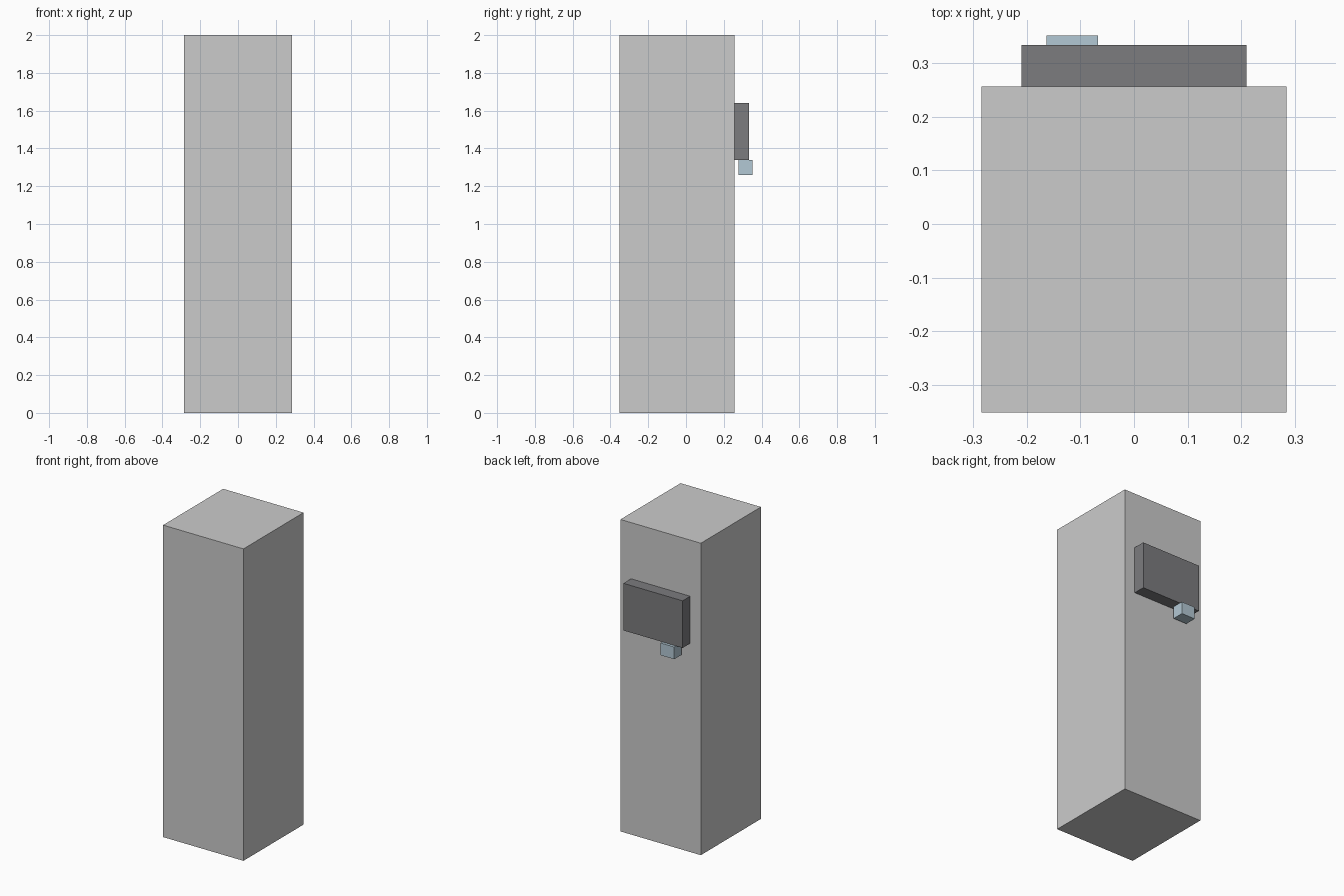
import bpy

if "Cube" in bpy.data.objects:
    bpy.data.objects.remove(bpy.data.objects["Cube"])


def box(name, lo, hi, color=None):
    """Axis-aligned box between two corners."""
    bpy.ops.mesh.primitive_cube_add(size=1, location=[(a + b) / 2 for a, b in zip(lo, hi)])
    ob = bpy.context.object
    ob.name = name
    ob.scale = [b - a for a, b in zip(lo, hi)]
    bpy.ops.object.transform_apply(location=False, rotation=False, scale=True)
    if color:
        mat = bpy.data.materials.new(name + "_material")
        mat.diffuse_color = (*color, 1)
        mat.use_nodes = True
        mat.node_tree.nodes["Principled BSDF"].inputs["Base Color"].default_value = mat.diffuse_color
        ob.data.materials.append(mat)
    return ob


# Tall cabinet body
box("cabinet_body", (-0.285, -0.352, 0), (0.285, 0.257, 2))

# Dark panel mounted on the back face
box("back_panel", (-0.21, 0.257, 1.338), (0.21, 0.334, 1.64), (0.2, 0.2, 0.21))

# Small pale blue block hanging below the panel
box("small_block", (-0.163, 0.277, 1.26), (-0.067, 0.352, 1.338), (0.45, 0.58, 0.66))
